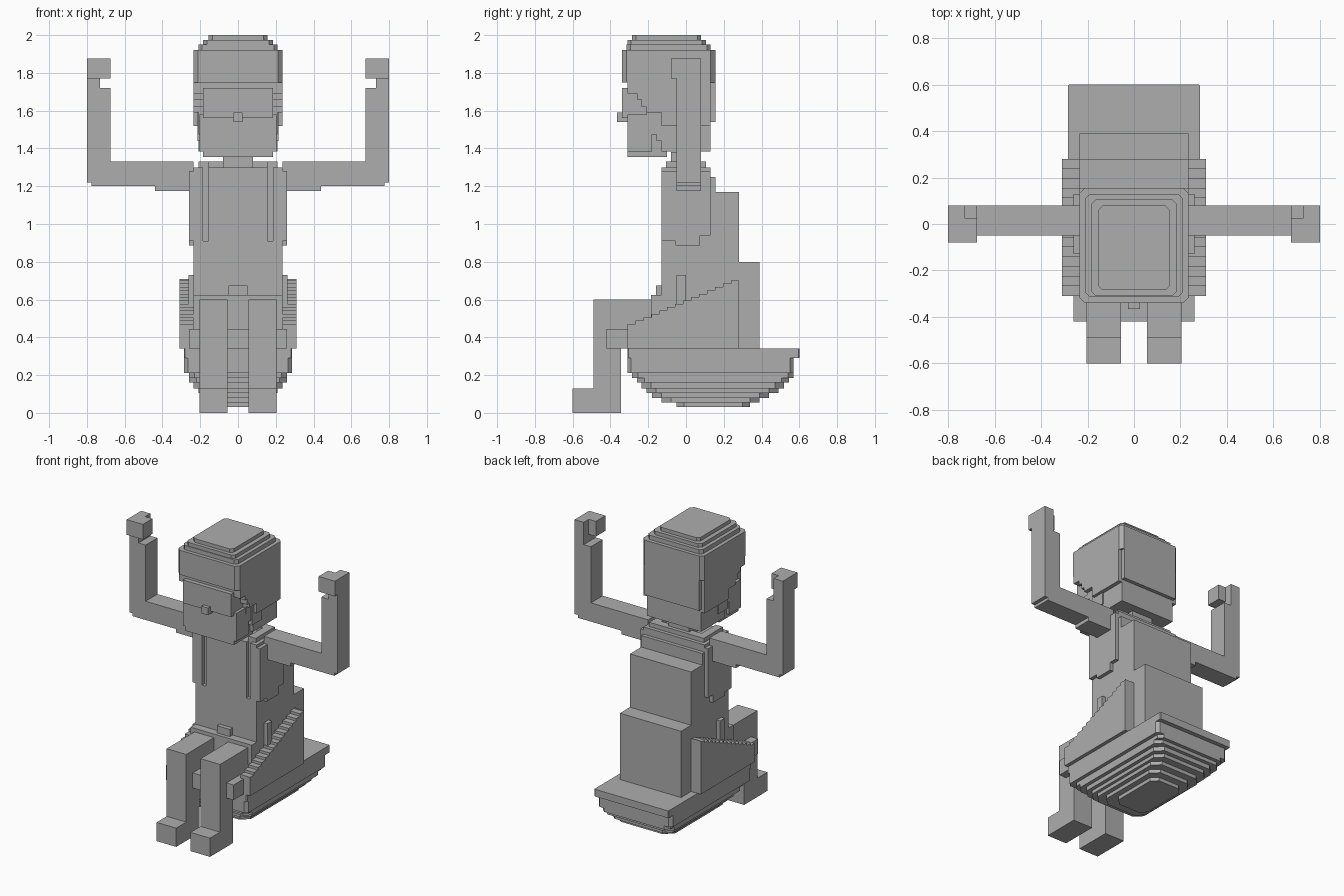
import bpy, bmesh

grey = bpy.data.materials.new("plain grey")
grey.diffuse_color = (0.42, 0.42, 0.42, 1)


def finish(name, bm):
    bmesh.ops.recalc_face_normals(bm, faces=bm.faces)
    me = bpy.data.meshes.new(name)
    bm.to_mesh(me)
    bm.free()
    me.materials.append(grey)
    ob = bpy.data.objects.new(name, me)
    bpy.context.collection.objects.link(ob)
    return ob


def prism(name, x0, x1, yz, mirror=False):
    """Side profile (y, z) extruded along x."""
    bm = bmesh.new()
    for s in ((1, -1) if mirror else (1,)):
        f = bm.faces.new([bm.verts.new((s * x0, y, z)) for y, z in yz])
        r = bmesh.ops.extrude_face_region(bm, geom=[f])
        for v in r["geom"]:
            if isinstance(v, bmesh.types.BMVert):
                v.co.x = s * x1
    return finish(name, bm)


def box(name, x0, x1, y0, y1, z0, z1, mirror=False):
    return prism(name, x0, x1, [(y0, z0), (y1, z0), (y1, z1), (y0, z1)], mirror)


def terraces(name, layers):
    """Stepped solid; each layer is half width, y0, y1, z0, z1, corner cut."""
    bm = bmesh.new()
    rings = []
    for w, y0, y1, z0, z1, c in layers:
        pts = [(w - c, y0), (w, y0 + c), (w, y1 - c), (w - c, y1),
               (c - w, y1), (-w, y1 - c), (-w, y0 + c), (c - w, y0)]
        for z in (z0, z1):
            rings.append([bm.verts.new((x, y, z)) for x, y in pts])
    for a, b in zip(rings, rings[1:]):
        for i in range(8):
            j = (i + 1) % 8
            bm.faces.new((a[i], a[j], b[j], b[i]))
    bm.faces.new(rings[0])
    bm.faces.new(rings[-1])
    return finish(name, bm)


def stairs(pts):
    """Turn a sloping line into steps with a vertical riser at each point."""
    out = [pts[0]]
    for (y0, z0), (y1, z1) in zip(pts, pts[1:]):
        out += [(y1, z0), (y1, z1)]
    return out


# rounded base under the seat
terraces("seat_base", [
    (0.12, -0.05, 0.34, 0.03, 0.055, 0.04),
    (0.16, -0.13, 0.39, 0.055, 0.08, 0.05),
    (0.19, -0.18, 0.44, 0.08, 0.105, 0.05),
    (0.21, -0.21, 0.49, 0.105, 0.13, 0.05),
    (0.235, -0.235, 0.52, 0.13, 0.16, 0.05),
    (0.26, -0.26, 0.545, 0.16, 0.185, 0.04),
    (0.26, -0.285, 0.57, 0.185, 0.21, 0.03),
    (0.285, -0.31, 0.57, 0.21, 0.29, 0.02),
    (0.285, -0.31, 0.60, 0.29, 0.34, 0.005)])

# seat sides with sloping, stepped top edge
n = 14
slope = [(-0.31 + 0.59 * i / n, 0.47 + 0.25 * i / n) for i in range(n)] + [(0.28, 0.71)]
prism("seat_side", 0.235, 0.31, [(0.28, 0.34), (-0.31, 0.34)] + stairs(slope), True)
box("seat_front", -0.26, 0.26, -0.42, -0.13, 0.34, 0.445)
box("seat_back", -0.285 + 0.05, 0.235, 0.28, 0.39, 0.34, 0.80)

# body
prism("torso", -0.235, 0.235, [
    (-0.13, 0.34), (0.28, 0.34), (0.28, 1.17), (0.155, 1.17), (0.155, 1.25),
    (0.13, 1.25), (0.13, 1.30), (-0.105, 1.30), (-0.105, 0.91), (-0.13, 0.91)])
box("chest_panel", -0.155, 0.155, -0.13, -0.105, 0.885, 1.30)
box("chest_edge", 0.185, 0.235, -0.13, -0.105, 0.91, 1.30, True)
prism("shoulder_side", 0.235, 0.26, [
    (-0.13, 0.91), (-0.055, 0.91), (-0.055, 0.885), (0.075, 0.885),
    (0.075, 0.94), (0.13, 0.94), (0.13, 1.28), (-0.13, 1.28)], True)
box("shoulder_strap", 0.155, 0.21, -0.105, 0.105, 1.30, 1.33, True)
box("collar", -0.155, 0.155, 0.05, 0.105, 1.30, 1.33)
box("neck", -0.08, 0.08, -0.08, 0.08, 1.30, 1.38)
box("belt", -0.235, 0.235, -0.185, -0.13, 0.445, 0.625)
box("buckle", -0.05, 0.05, -0.16, -0.13, 0.625, 0.675)
box("hip_tab", 0.235, 0.262, -0.05, 0.0, 0.57, 0.73, True)

# legs, thigh and shin and foot as one profile
prism("leg", 0.055, 0.205, [
    (-0.60, 0), (-0.345, 0), (-0.345, 0.445), (-0.13, 0.445), (-0.13, 0.60),
    (-0.49, 0.60), (-0.49, 0.13), (-0.60, 0.13)], True)

# raised arms
box("sleeve", 0.235, 0.44, -0.05, 0.08, 1.175, 1.33, True)
box("upper_arm", 0.44, 0.675, -0.05, 0.08, 1.20, 1.33, True)
box("forearm", 0.675, 0.80, -0.05, 0.08, 1.22, 1.72, True)
box("elbow", 0.675, 0.775, -0.05, 0.08, 1.20, 1.22, True)
box("wrist", 0.73, 0.80, -0.05, 0.08, 1.72, 1.77, True)
box("hand", 0.675, 0.80, -0.08, 0.025, 1.77, 1.875, True)
box("hand_back", 0.73, 0.80, 0.025, 0.08, 1.77, 1.875, True)

# head
box("face_upper", -0.185, 0.185, -0.34, -0.21, 1.56, 1.72)
box("face_lower", -0.185, 0.185, -0.31, -0.10, 1.355, 1.56)
box("jaw", -0.205, 0.205, -0.31, -0.18, 1.385, 1.58)
box("nose", -0.025, 0.025, -0.365, -0.31, 1.54, 1.59)
box("ear", 0.205, 0.215, -0.155, -0.05, 1.44, 1.59, True)
prism("hair_lower", -0.208, 0.208,
      [(0.13, 1.60), (0.13, 1.385)] + stairs(
          [(-0.10, 1.385), (-0.13, 1.44), (-0.155, 1.475), (-0.185, 1.54), (-0.21, 1.60)]))
prism("hair_sides", -0.235, 0.235,
      [(0.13, 1.75), (0.13, 1.52)] + stairs(
          [(-0.05, 1.52), (-0.13, 1.59), (-0.21, 1.62), (-0.235, 1.66),
           (-0.26, 1.69), (-0.31, 1.72)]) + [(-0.31, 1.75)])
box("hair_back", -0.21, 0.21, 0.13, 0.155, 1.54, 1.75)
terraces("hair_top", [
    (0.235, -0.34, 0.155, 1.75, 1.92, 0.024),
    (0.21, -0.315, 0.13, 1.92, 1.95, 0.02),
    (0.185, -0.31, 0.105, 1.95, 1.975, 0.02),
    (0.155, -0.285, 0.08, 1.975, 2.0, 0.02)])
